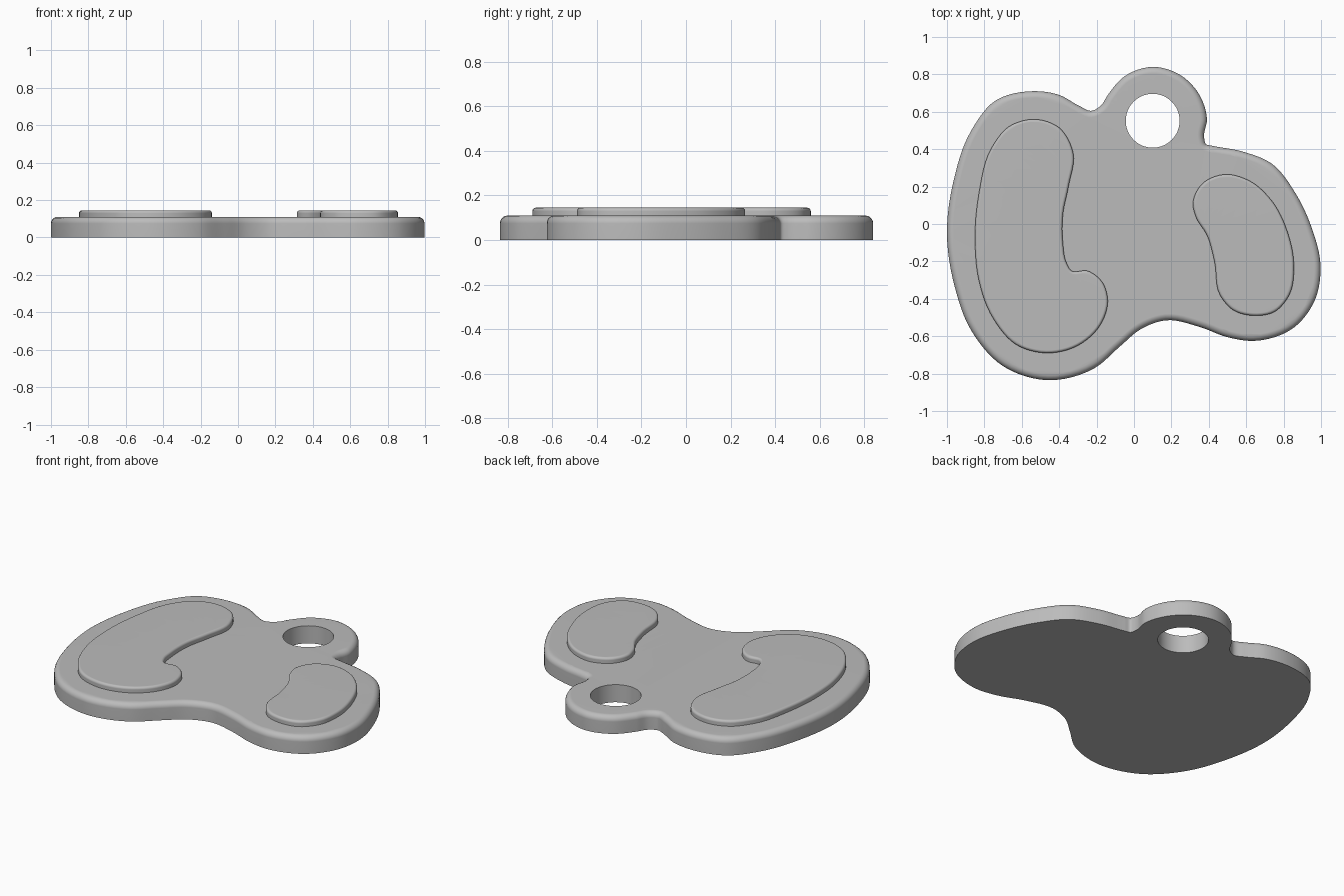
import bpy
import bmesh
import math
from mathutils import Vector

cube = bpy.data.objects.get("Cube")
if cube:
    bpy.data.objects.remove(cube, do_unlink=True)

grey = bpy.data.materials.new("plain grey")
grey.use_nodes = True
colour = (0.5, 0.5, 0.5, 1)
grey.diffuse_color = colour
grey.node_tree.nodes["Principled BSDF"].inputs["Base Color"].default_value = colour


def smooth_loop(points, steps=6):
    """Closed spline through points given in hundredths, with chord-scaled tangents."""
    pts = [Vector(p) / 100 for p in points]
    count = len(pts)

    def tangent(i):
        before, here, after = pts[i - 1], pts[i], pts[(i + 1) % count]
        a, b = (here - before).length, (after - here).length
        return ((here - before) * (b / a) + (after - here) * (a / b)) / (a + b)

    loop = []
    for i in range(count):
        j = (i + 1) % count
        chord = (pts[j] - pts[i]).length
        start, end = tangent(i) * chord, tangent(j) * chord
        for s in range(steps):
            t = s / steps
            rise = t * t * (3 - 2 * t)
            loop.append(pts[i].lerp(pts[j], rise)
                        + start * (t * (1 - t) ** 2) - end * (t * t * (1 - t)))
    return loop


def inset(loop, distance):
    """Move a clockwise loop inwards along its normals."""
    result = []
    for i, p in enumerate(loop):
        along = (loop[(i + 1) % len(loop)] - loop[i - 1]).normalized()
        result.append(p + Vector((along.y, -along.x)) * distance)
    return result


def bridge(bm, rings):
    """Skin a stack of rings and return the open edges at the bottom and top."""
    verts = [[bm.verts.new((p.x, p.y, z)) for p in loop] for loop, z in rings]
    n = len(verts[0])
    for low, high in zip(verts, verts[1:]):
        for i in range(n):
            j = (i + 1) % n
            bm.faces.new((low[i], low[j], high[j], high[i]))
    return [[bm.edges.get((ring[i - 1], ring[i])) for i in range(n)]
            for ring in (verts[0], verts[-1])]


def rounded_slab(name, points, bottom, top, radius, hole=None, segments=5):
    """Upright slab with a rounded upper rim and an optional round hole."""
    bm = bmesh.new()
    loop = smooth_loop(points)
    rings = [(loop, bottom)]
    for s in range(segments + 1):
        angle = math.pi / 2 * s / segments
        rings.append((inset(loop, radius * (1 - math.cos(angle))),
                      top - radius * (1 - math.sin(angle))))
    caps = bridge(bm, rings)
    if hole:
        centre, size = hole
        circle = [centre + Vector((math.cos(a), math.sin(a))) * size
                  for a in (math.tau * k / 64 for k in range(64))]
        for cap, edges in zip(caps, bridge(bm, [(circle, bottom), (circle, top)])):
            cap += edges
    for cap in caps:
        bmesh.ops.triangle_fill(bm, edges=cap, use_beauty=True, use_dissolve=False)
    bmesh.ops.recalc_face_normals(bm, faces=bm.faces)
    mesh = bpy.data.meshes.new(name)
    bm.to_mesh(mesh)
    bm.free()
    mesh.materials.append(grey)
    obj = bpy.data.objects.new(name, mesh)
    bpy.context.collection.objects.link(obj)
    bpy.ops.object.select_all(action="DESELECT")
    obj.select_set(True)
    bpy.context.view_layer.objects.active = obj
    bpy.ops.object.shade_smooth_by_angle(angle=math.radians(35))
    weighted = obj.modifiers.new("weighted normals", "WEIGHTED_NORMAL")
    weighted.keep_sharp = True
    return obj


# Tag body with its hanging ring
body = [
    (-100, -5), (-96.5, 23), (-87, 50), (-74, 66), (-54, 71), (-40, 69),
    (-29, 63), (-23, 60.5), (-18, 63), (-14, 69), (-5, 79), (10, 84),
    (25, 79.5), (35, 69), (39, 56), (37.5, 46), (38.5, 42.7), (42, 41.8),
    (57, 39), (74, 32), (86, 17), (95, -2), (99.7, -22), (97, -40),
    (86, -55), (64, -62.5), (50, -60.5), (35, -55), (17, -51.5),
    (4, -56), (-7, -65), (-21, -77), (-46, -83.5), (-70, -76),
    (-87, -57), (-96, -33),
]
rounded_slab("tag_body", body, 0, 0.11, 0.035, hole=(Vector((0.1, 0.552)), 0.144))

# Raised hooked patch on the right-hand side
hooked_patch = [
    (-85, -10), (-83, 16), (-76, 41), (-67, 52), (-53, 56), (-40, 51.5),
    (-32.5, 38), (-35, 20), (-38, 5), (-38, -10), (-36, -21), (-33.5, -25),
    (-25, -25), (-17, -31), (-14, -41), (-18, -54), (-30, -65),
    (-47, -69), (-63, -64.5), (-75, -51), (-83, -30),
]
rounded_slab("hooked_patch", hooked_patch, 0.1, 0.145, 0.015)

# Raised bean-shaped patch on the left-hand side
bean_patch = [
    (31.5, 11), (36, 21), (48, 26.5), (61, 23.5), (74, 12), (82, -4),
    (85.5, -22), (83, -38), (75, -47), (64, -49), (53, -46), (46, -38),
    (43, -20), (39, -6), (33, 4),
]
rounded_slab("bean_patch", bean_patch, 0.1, 0.145, 0.015)
